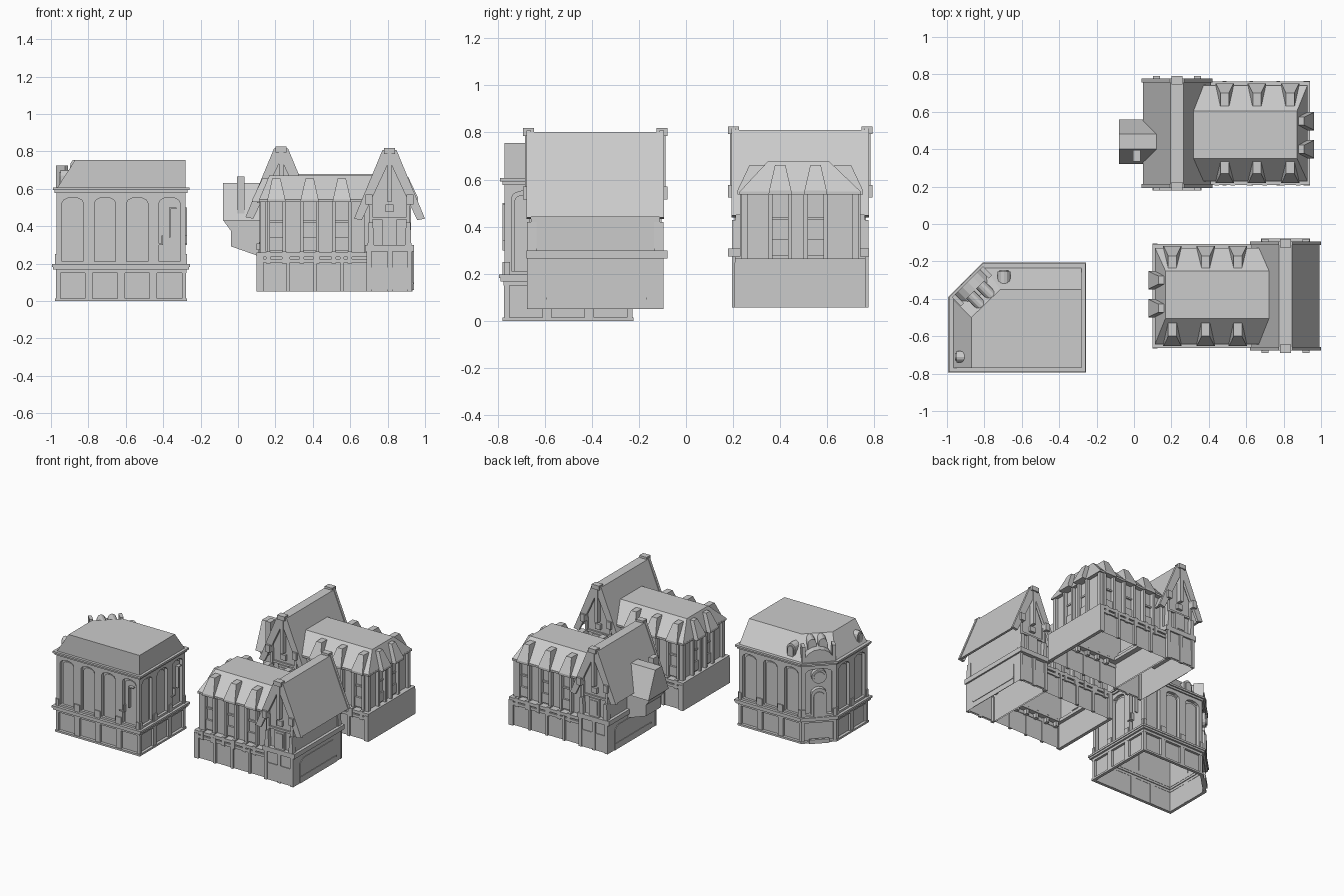
import bpy, bmesh
from math import cos, sin, pi
from mathutils import Vector, Matrix

if "Cube" in bpy.data.objects:
    bpy.data.objects.remove(bpy.data.objects["Cube"])

made = []

def solid(name, loops, caps=(True, True)):
    """Skin a list of equal-length 3D loops; cap first / last."""
    bm = bmesh.new()
    rings = [[bm.verts.new(v) for v in lp] for lp in loops]
    n = len(rings[0])
    for a, b in zip(rings, rings[1:]):
        for i in range(n):
            bm.faces.new((a[i], a[(i + 1) % n], b[(i + 1) % n], b[i]))
    if caps[0]:
        bm.faces.new(rings[0][::-1])
    if caps[1]:
        bm.faces.new(rings[-1])
    bmesh.ops.recalc_face_normals(bm, faces=bm.faces)
    me = bpy.data.meshes.new(name)
    bm.to_mesh(me)
    bm.free()
    ob = bpy.data.objects.new(name, me)
    bpy.context.collection.objects.link(ob)
    made.append(ob)
    return ob

def flat(poly, z):
    return [(x, y, z) for x, y in poly]

def rect(x0, x1, y0, y1):
    return [(x0, y0), (x1, y0), (x1, y1), (x0, y1)]

def box(name, x0, x1, y0, y1, z0, z1):
    return solid(name, [flat(rect(x0, x1, y0, y1), z) for z in (z0, z1)])

def along_y(name, prof, y0, y1):
    return solid(name, [[(x, y, z) for x, z in prof] for y in (y0, y1)])

def along_x(name, prof, x0, x1):
    return solid(name, [[(x, y, z) for y, z in prof] for x in (x0, x1)])

def offset(poly, d):
    """Move every edge of a counter-clockwise polygon outwards by d."""
    out, n = [], len(poly)
    for i in range(n):
        a, b, c = (Vector(poly[k % n]) for k in (i - 1, i, i + 1))
        e, f = (b - a).normalized(), (c - b).normalized()
        n1, n2 = Vector((e.y, -e.x)), Vector((f.y, -f.x))
        out.append(tuple(b + (n1 + n2) * d / (1 + n1.dot(n2))))
    return out

class Wall:
    """Local frame on a wall: u along it, d outwards, z up."""
    def __init__(self, p, q):
        self.p = Vector(p)
        self.e = (Vector(q) - self.p).normalized()
        self.n = Vector((self.e.y, -self.e.x))
        self.len = (Vector(q) - self.p).length
    def at(self, u, d, z):
        v = self.p + self.e * u + self.n * d
        return (v.x, v.y, z)
    def plate(self, name, prof, d0, d1):
        return solid(name, [[self.at(u, d, z) for u, z in prof] for d in (d0, d1)])
    def bar(self, name, u0, u1, z0, z1, d0, d1):
        return self.plate(name, rect(u0, u1, z0, z1), d0, d1)

def arch(c, w, z0, zs, rise, n=6):
    return [(c - w, z0), (c + w, z0)] + [(c + w * cos(pi * i / n), zs + rise * sin(pi * i / n)) for i in range(n + 1)]

# ---------- corner building ----------
F = [(-.97, -.77), (-.28, -.77), (-.28, -.23), (-.80, -.23), (-.97, -.40)]
def storey(name, poly, d, z0, z1):
    return solid(name, [flat(offset(poly, d), z0), flat(offset(poly, d), z1)], (False, False))

def band(name, poly, d, z0, z1, depth):
    a, b = offset(poly, d), offset(poly, d - depth)
    solid(name, [flat(a, z0), flat(a, z1), flat(b, z1), flat(b, z0), flat(a, z0)], (False, False))

storey("corner_base", F, -.014, 0, .17)
storey("corner_upper_wall", F, -.024, .17, .6)
band("plinth", F, .008, 0, .014, .022)
band("base_head", F, .004, .15, .17, .02)
band("string_course", F, .018, .168, .182, .04)
band("string_course_top", F, .024, .182, .197, .05)
band("cornice", F, .01, .578, .592, .04)
band("cornice_top", F, .02, .592, .606, .05)

P = .03                                   # half width of a pilaster
walls = [Wall(F[i], F[(i + 1) % 5]) for i in range(5)]
for w, bays in zip(walls, (4, 3, 3, 1, 2)):
    pitch = w.len / bays
    for i in range(bays + 1):
        u = i * pitch
        lo, hi = max(u - P, 0), min(u + P, w.len)
        w.bar("pilaster", lo, hi, .19, .585, -.026, 0)
        w.bar("pilaster_foot", max(u - .022, 0), min(u + .022, w.len), .19, .25, -.026, .008)
        w.bar("base_pier", max(u - .02, 0), min(u + .02, w.len), 0, .165, -.016, .003)
    for i in range(bays):
        c = (i + .5) * pitch
        h = pitch / 2 - P
        curve = [(c + h * cos(pi * k / 6), .525 + .028 * sin(pi * k / 6)) for k in range(7)]
        w.plate("arch_spandrel", [(c + h, .585)] + curve + [(c - h, .585)], -.026, 0)
        w.bar("window_sill", c - h, c + h, .197, .212, -.026, .003)
        if bays > 1:
            w.plate("window_panel", arch(c, h - .012, .212, .512, .025), -.026, -.016)
for w in walls[:2]:                       # drain pipes
    u = w.len - .13
    w.bar("pipe_lower", u - .035, u, .298, .306, -.02, .008)
    w.bar("pipe_riser", u, u + .008, .298, .35, -.02, .008)
    w.bar("pipe_upper", u + .04, u + .048, .34, .5, -.02, .008)
    w.bar("pipe_head", u + .04, u + .08, .492, .5, -.02, .008)

# mansard roof: sloping on the street sides, upright on the party sides
top = [(-.87, -.77), (-.28, -.77), (-.28, -.35), (-.715, -.35), (-.87, -.50)]
solid("corner_roof", [flat(F, .6), flat(top, .755)], (False, True))

# entrance corner: door, clock, barrel dormers
dw = walls[3]
m = dw.len / 2
dw.plate("door_surround", arch(m, .055, .19, .36, .05), -.026, .01)
dw.plate("door", arch(m, .038, .19, .35, .035), 0, .018)
dw.bar("door_step", m - .07, m + .07, 0, .03, 0, .02)
for r, d in ((.052, .015), (.038, .024)):
    dw.plate("clock_face", [(m + r * cos(k * pi / 8), .5 + r * sin(k * pi / 8)) for k in range(16)], -.026, d)
dw.plate("corner_gablet", arch(m, .1, .6, .615, .085, 8), -.09, .008)
for s in (-1, 1):
    dw.plate("round_dormer", arch(m + s * .038, .03, .6, .72, .034), -.15, -.05)
    dw.bar("corner_block", m + s * .105 - .012, m + s * .105 + .012, .6, .725, -.06, .008)
walls[4].plate("round_dormer", arch(.31, .03, .61, .67, .03), -.09, -.02)
walls[4].plate("dormer_glass", arch(.31, .02, .62, .665, .022), -.03, -.012)
walls[2].plate("round_dormer", arch(.415, .034, .61, .68, .035), -.1, -.025)
walls[2].plate("dormer_glass", arch(.415, .023, .62, .675, .025), -.03, -.017)

# ---------- gabled house, hollow (built once, then turned round for its twin) ----------
made.clear()
Y0, Y1, RX = -.665, -.105, .81
solid("gable_base", [flat(rect(.69, .93, Y0, Y1), z) for z in (.05, .28)], (False, False))
band("gable_ledge", rect(.69, .93, Y0, Y1 + .015), .012, .265, .3, .035)
solid("gable_wall", [flat(rect(RX - a, RX + a, Y0 + .02, Y1 - .02), z)
                     for a, z in ((.11, .28), (.11, .54), (.005, .77))], (False, False))

# steep roof with a narrow flat ridge
half = [(.035, .802), (.183, .442), (.165, .442), (.016, .775)]
along_y("gable_roof", [(RX + x, z) for x, z in half] + [(RX - x, z) for x, z in half[::-1]], Y0, Y1)
for y, s in ((Y0, -1), (Y1, 1)):
    a, b = sorted((y - s * .008, y + s * .012))
    a2, b2 = sorted((y - s * .02, y + s * .026))
    for k in (-1, 1):
        along_y("bargeboard", [(RX, .808), (RX + k * .037, .808), (RX + k * .19, .44),
                               (RX + k * .148, .432), (RX, .75)], a, b)
        box("purlin_end", RX + k * .11 - .018, RX + k * .11 + .018, a2, b2, .515, .57)
    box("finial", RX - .03, RX + .03, a2, b2, .785, .818)
    box("king_post", RX - .012, RX + .012, *sorted((y - s * .03, y + s * .018)), .53, .79)

# timbering on both gable ends
for w in (Wall((.70, Y0 + .02), (.92, Y0 + .02)), Wall((.92, Y1 - .02), (.70, Y1 - .02))):
    for u in (0, .2):
        w.bar("gable_stud", u, u + .02, .3, .54, 0, .014)
    w.bar("gable_rail", 0, .22, .435, .45, 0, .012)
    w.bar("gable_window", .07, .15, .3, .435, 0, .02)
    w.bar("gable_window_glass", .08, .14, .315, .42, .02, .024)
    w.bar("attic_window", .088, .132, .475, .515, 0, .02)
    for u in (.0, .20):
        w.plate("corner_bracket", [(u - .008, .265), (u + .028, .265), (u + .022, .42), (u - .002, .42)], -.01, .03)
    for u in (.015, .12):
        w.bar("gable_door", u, u + .085, .06, .18, .015, .026)
    for u in (-.012, .1, .205):
        w.bar("base_post", u, u + .025, .05, .265, .015, .03)
side = Wall((.93, Y0), (.93, Y1))
side.plate("side_panel", [(.07, .05), (.5, .05), (.5, .2), (.46, .23), (.11, .23), (.07, .2)], 0, .004)
side.bar("side_panel_sill", .07, .5, .09, .1, 0, .008)

# low wing
solid("wing_base", [flat(rect(.105, .70, Y0 + .015, Y1 - .015), z) for z in (.05, .24)], (False, False))
box("wing_end_slab", .10, .125, Y0, Y1, .05, .24)
band("wing_ledge", rect(.10, .70, Y0 + .003, Y1 - .003), 0, .235, .258, .05)
solid("wing_wall", [flat(rect(.14, .70, -.61, -.16), z) for z in (.25, .545)], (False, False))
band("wing_eave", rect(.112, .72, -.643, -.127), 0, .528, .542, .04)
solid("wing_roof", [flat(rect(.112, .80, -.643, -.127), .54), flat(rect(.168, .79, -.505, -.25), .672)], (False, True))

front = Wall((.125, -.63), (.70, -.63))
back = Wall((.70, -.14), (.125, -.14))
end = Wall((.125, -.14), (.125, -.63))
for w, cs in ((front, (.08, .258, .43)), (back, (.145, .317, .495)), (end, (.16, .31))):
    e = .025 if w is end else 0           # end dormers stand further out
    for c in cs:
        solid("dormer", [[w.at(u, d, z) for u, d in ((c - a, -.1), (c - a, d1 + e), (c + a, d1 + e), (c + a, -.1))]
                         for z, a, d1 in ((.528, .05, .022), (.545, .047, .022), (.655, .022, -.03))])
        w.bar("window_frame", c - .034, c + .034, .27, .34, -.02, -.005)
        w.bar("window_transom", c - .034, c + .034, .42, .432, -.02, -.008)
        for s in (-.042, .042):
            w.bar("window_post", c + s - .009, c + s + .009, .25, .53, -.02, .01)
            if w is not end:
                w.bar("post_foot", c + s - .012, c + s + .012, .2, .265, -.01, .033)
    for u in (.01, w.len - .01):
        w.bar("corner_post", u - .014, u + .014, .25, .535, -.02, .004)
    if w is not end:
        for k in range(5):
            u = w.len * k / 4
            w.bar("wing_base_pier", u - .01, u + .01, .05, .24, .015, .034)
        w.bar("wing_base_rail", 0, w.len, .205, .225, .015, .03)

# the twin, turned half a circle
turn = Matrix.Translation((1.04, .10, .008)) @ Matrix.Rotation(pi, 4, 'Z')
for ob in list(made):
    twin = ob.copy()
    bpy.context.collection.objects.link(twin)
    twin.name = "twin_" + ob.name.split(".")[0]
    twin.matrix_world = turn

# oriel and chimney on the twin's roof side
along_y("oriel_body", [(-.078, .47), (-.078, .43), (-.038, .375), (-.038, .292), (.11, .24), (.14, .24), (.14, .47)], .35, .53)
along_x("oriel_roof", [(.32, .43), (.56, .43), (.48, .63), (.40, .63)], -.08, .14)
box("chimney", -.005, .034, .335, .395, .46, .665)
